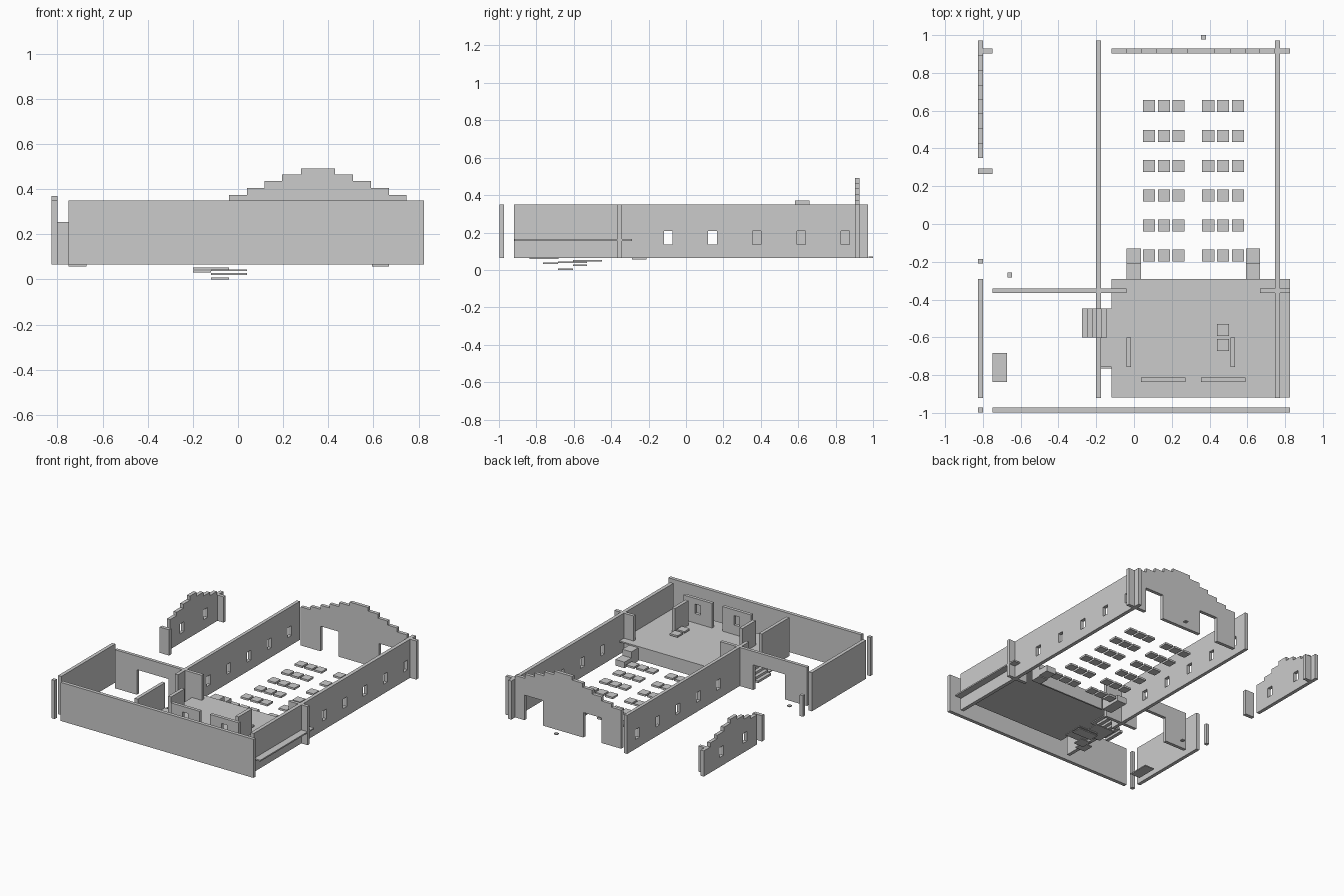
import bpy, bmesh

if "Cube" in bpy.data.objects:
    bpy.data.objects.remove(bpy.data.objects["Cube"])

G, H = 0.065, 0.35          # ground level and wall top
P0, P1 = 0.155, 0.165       # raised platform bottom and top


def make(name, bm):
    bmesh.ops.recalc_face_normals(bm, faces=bm.faces)
    me = bpy.data.meshes.new(name)
    bm.to_mesh(me)
    bm.free()
    ob = bpy.data.objects.new(name, me)
    bpy.context.collection.objects.link(ob)
    return ob


def boxes(name, items):
    """One object from boxes (x0, x1, y0, y1, z0, z1)."""
    bm = bmesh.new()
    for x0, x1, y0, y1, z0, z1 in items:
        vs = bmesh.ops.create_cube(bm, size=1)['verts']
        for v in vs:
            v.co = (x1 if v.co.x > 0 else x0,
                    y1 if v.co.y > 0 else y0,
                    z1 if v.co.z > 0 else z0)
    return make(name, bm)


def box(name, *d):
    return boxes(name, [d])


def cut(ob, items):
    """Cut box-shaped openings and bake the result."""
    cutter = boxes("cutter", items)
    cutter.hide_render = True
    m = ob.modifiers.new("openings", 'BOOLEAN')
    m.operation, m.solver, m.object = 'DIFFERENCE', 'EXACT', cutter
    dg = bpy.context.evaluated_depsgraph_get()
    me = bpy.data.meshes.new_from_object(ob.evaluated_get(dg))
    ob.modifiers.clear()
    ob.data = me
    bpy.data.objects.remove(cutter)


def stepped_wall(name, edges, tops, d0, d1, along_x):
    """Extruded wall whose top follows steps; edges are the step boundaries."""
    pts = [(edges[0], G)]
    for i, t in enumerate(tops):
        pts += [(edges[i], t), (edges[i + 1], t)]
    pts.append((edges[-1], G))
    bm = bmesh.new()
    vs = [bm.verts.new((u, d0, z) if along_x else (d0, u, z)) for u, z in pts]
    f = bm.faces.new(vs)
    r = bmesh.ops.extrude_face_region(bm, geom=[f])
    off = (0, d1 - d0, 0) if along_x else (d1 - d0, 0, 0)
    bmesh.ops.translate(bm, vec=off,
                        verts=[v for v in r['geom'] if isinstance(v, bmesh.types.BMVert)])
    return make(name, bm)


# long nave walls with five windows each
window_y = [-0.095 + 0.2368 * i for i in range(5)]
for name, x0, x1 in (("nave_wall_left", -0.20, -0.175), ("nave_wall_right", 0.747, 0.774)):
    wall = box(name, x0, x1, -0.92, 0.972, G, H)
    holes = [(x0 - .05, x1 + .05, y - .023, y + .023, .135, .207) for y in window_y]
    if x0 < 0:   # doorway for the side stairs
        holes.append((x0 - .05, x1 + .05, -0.6, -0.45, 0, 0.5))
    cut(wall, holes)

# front wall, courtyard wall, corner and gate posts
box("front_wall", -0.75, 0.825, -0.998, -0.972, G, H)
box("courtyard_wall", -0.826, -0.80, -0.92, -0.29, G, H)
box("corner_post", -0.826, -0.80, -0.998, -0.972, G, H)
box("gate_post", -0.826, -0.80, -0.21, -0.185, G, 0.22)

# cross walls
cross = box("cross_wall_left", -0.75, -0.04, -0.366, -0.342, G, H)
cut(cross, [(-0.57, -0.31, -0.4, -0.3, 0, 0.25)])
box("cross_wall_right", 0.668, 0.825, -0.366, -0.342, G, H)

# stepped gable with two doorways
gx = [-0.12, -0.04, 0.04, 0.117, 0.195, 0.28, 0.43, 0.51, 0.59, 0.668, 0.747, 0.825]
gz = [.35, .375, .405, .435, .465, .492, .465, .435, .405, .375, .35]
gable = stepped_wall("gable", gx, gz, 0.903, 0.928, True)
cut(gable, [(a, a + .15, .85, 1, 0, .25) for a in (.04, .52)])

# detached stepped facade with two windows and end stubs
fy = [0.35, 0.427, 0.505, 0.582, 0.66, 0.737, 0.815, 0.895, 0.972]
fz = [.285, .31, .34, .37, .34, .31, .285, .255]
facade = stepped_wall("facade", fy, fz, -0.826, -0.80, False)
cut(facade, [(-.9, -.7, y - .023, y + .023, .135, .207) for y in (.49, .765)])
box("facade_stub_near", -0.826, -0.75, 0.266, 0.293, G, 0.255)
box("facade_stub_far", -0.801, -0.75, 0.903, 0.928, G, 0.255)

# raised platform, its riser and two sets of steps
box("platform", -0.12, 0.825, -0.918, -0.29, P0, P1)
box("platform_riser", 0.04, 0.593, -0.302, -0.29, G, P0)
for side, x0, x1 in (("left", -0.04, 0.037), ("right", 0.593, 0.668)):
    boxes("platform_steps_" + side, [(x0, x1, -.29, -.21, G, .155),
                                     (x0, x1, -.21, -.13, G, .11)])

# partitions standing on the platform
PT = 0.347
for side, x0 in (("left", -0.04), ("right", 0.511)):
    box("side_partition_" + side, x0, x0 + .025, -0.758, -0.602, P1, PT)
for side, x0 in (("left", 0.037), ("right", 0.355)):
    part = box("rear_partition_" + side, x0, x0 + .235, -0.836, -0.812, P1, PT)
    c = x0 + .1175
    cut(part, [(c - .023, c + .023, -.9, -.75, .235, .305)])
boxes("platform_seats", [(.44, .504, -.592, -.53, .18, .193),
                         (.44, .504, -.672, -.61, .18, .193)])

# rows of nave seats
seat_x = [0.079, 0.158, 0.236, 0.393, 0.472, 0.551]
for r in range(6):
    y = 0.624 - 0.158 * r
    boxes("seat_row_%d" % (r + 1),
          [(x - .032, x + .032, y - .032, y + .032, .078, .092) for x in seat_x])

# side stairs and landing
w = 0.155 / 6
boxes("side_stairs", [(-.275 + w * i, -.275 + w * (i + 1), -.602, -.448,
                       G + .0167 * i, G + .0167 * (i + 1)) for i in range(6)])
box("stair_landing", -0.175, -0.12, -0.758, -0.602, P0, P1)

# winding cellar treads below ground
boxes("cellar_treads", [(-.20, -.04, -.605, -.448, .045, .052),
                        (-.12, .04, -.685, -.53, .037, .044),
                        (-.20, -.12, -.765, -.685, .031, .039),
                        (-.12, .04, -.605, -.53, .02, .028),
                        (-.12, -.04, -.685, -.605, 0, .008)])

# thin ground plates
box("courtyard_plate", -0.75, -0.672, -0.836, -0.682, .058, .066)
box("step_plate", 0.593, 0.668, -0.29, -0.21, .057, .065)
box("door_plate_left", -0.67, -0.645, -0.282, -0.257, G, .073)
box("door_plate_back", 0.355, 0.38, 0.976, 1.0, G, .073)
